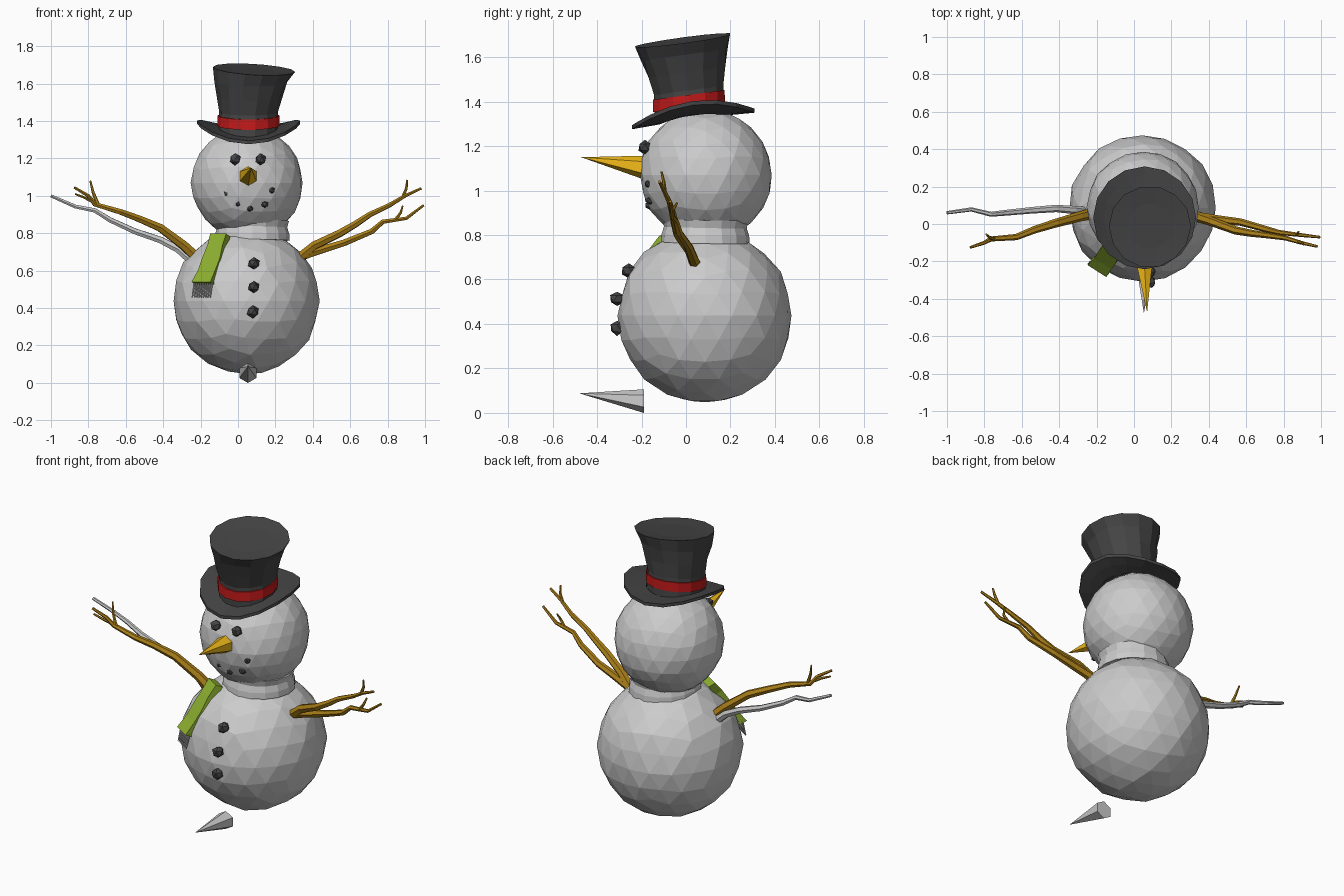
import bpy, bmesh, math, random
from mathutils import Vector

if "Cube" in bpy.data.objects:
    bpy.data.objects.remove(bpy.data.objects["Cube"])

random.seed(4)


def mat(name, *rgb):
    m = bpy.data.materials.new(name)
    m.diffuse_color = (*rgb, 1)
    m.use_nodes = True
    m.node_tree.nodes["Principled BSDF"].inputs["Base Color"].default_value = m.diffuse_color
    return m


COAL = mat("charcoal", 0.06, 0.06, 0.06)
WOOD = mat("wood", 0.42, 0.22, 0.01)
ORANGE = mat("orange", 0.9, 0.5, 0.01)
RED = mat("red", 0.55, 0.01, 0.01)
GREEN = mat("green", 0.27, 0.44, 0.03)


def finish(name, bm, material=None):
    bmesh.ops.recalc_face_normals(bm, faces=bm.faces)
    me = bpy.data.meshes.new(name)
    bm.to_mesh(me)
    bm.free()
    if material:
        me.materials.append(material)
    ob = bpy.data.objects.new(name, me)
    bpy.context.collection.objects.link(ob)
    return ob


def ball(name, centre, radius, subdiv, jitter, material=None):
    """Faceted, slightly uneven ball."""
    bm = bmesh.new()
    bmesh.ops.create_icosphere(bm, subdivisions=subdiv, radius=radius)
    for v in bm.verts:
        v.co = v.co * (1 + random.uniform(-jitter, jitter)) + Vector(centre)
    return finish(name, bm, material)


def loft(name, rings, material=None, caps=True, loop=False):
    """Skin a list of rings of points; loop joins last ring to first."""
    bm = bmesh.new()
    vr = [[bm.verts.new(p) for p in ring] for ring in rings]
    pairs = list(zip(vr, vr[1:])) + ([(vr[-1], vr[0])] if loop else [])
    n = len(vr[0])
    for a, b in pairs:
        for i in range(n):
            j = (i + 1) % n
            bm.faces.new((a[i], a[j], b[j], b[i]))
    if caps and not loop:
        for ring in (vr[0], vr[-1]):
            bmesh.ops.poke(bm, faces=[bm.faces.new(ring)])
    return finish(name, bm, material)


def circle(cx, cy, z, r, n=14, tilt_y=0.135, tilt_x=0.0, saddle=0.0, jitter=0.0):
    """Horizontal ring, optionally tilted, with its sides curled upwards."""
    pts = []
    for i in range(n):
        a = 2 * math.pi * i / n
        rr = r + random.uniform(-jitter, jitter)
        dx, dy = rr * math.cos(a), rr * math.sin(a)
        pts.append((cx + dx, cy + dy, z + tilt_y * dy + tilt_x * dx + saddle * dx * dx))
    return pts


def stick(name, pts, r0, r1, material=None):
    """Tapered six-sided twig through the points."""
    cu = bpy.data.curves.new(name, 'CURVE')
    cu.dimensions = '3D'
    cu.bevel_depth = 1
    cu.bevel_resolution = 1
    cu.use_fill_caps = True
    sp = cu.splines.new('POLY')
    sp.use_smooth = False
    sp.points.add(len(pts) - 1)
    for i, p in enumerate(pts):
        sp.points[i].co = (*p, 1)
        sp.points[i].radius = r0 + (r1 - r0) * i / (len(pts) - 1)
    if material:
        cu.materials.append(material)
    ob = bpy.data.objects.new(name, cu)
    bpy.context.collection.objects.link(ob)
    bpy.ops.object.select_all(action='DESELECT')
    ob.select_set(True)
    bpy.context.view_layer.objects.active = ob
    bpy.ops.object.convert(target='MESH')


def cone(name, base, tip, r, material=None):
    """Six-sided spike pointing forward."""
    ring = [(base[0] + r * math.sin(i * math.pi / 3), base[1],
             base[2] + r * math.cos(i * math.pi / 3)) for i in range(6)]
    bm = bmesh.new()
    vs = [bm.verts.new(p) for p in ring]
    t = bm.verts.new(tip)
    bm.faces.new(vs)
    for i in range(6):
        bm.faces.new((vs[i], vs[(i + 1) % 6], t))
    finish(name, bm, material)


# Snowballs and neck wrap
ball("body", (0.045, 0.085, 0.437), 0.392, 3, 0.014)
ball("head", (0.048, 0.09, 1.07), 0.298, 3, 0.012)
loft("neck_wrap", [circle(0.077, 0.087, z, r, 16, -0.02, -0.02)
                   for z, r in ((0.765, 0.20), (0.80, 0.197), (0.835, 0.186), (0.87, 0.196))])

# Hat: curled brim, flared crown, band
brim = [(0.15, 1.318), (0.22, 1.315), (0.275, 1.313), (0.275, 1.331), (0.22, 1.335), (0.15, 1.34)]
loft("hat_brim", [circle(0.057, 0.033, z, r, 16, saddle=0.95) for r, z in brim], COAL, loop=True)
loft("hat_crown", [
    circle(0.055, 0.015, 1.335, 0.16),
    circle(0.057, 0.012, 1.45, 0.158, jitter=0.002),
    circle(0.065, 0.0, 1.53, 0.176, jitter=0.006),
    circle(0.073, -0.008, 1.61, 0.193, jitter=0.007),
    circle(0.085, -0.013, 1.676, 0.219, tilt_x=-0.06, jitter=0.003),
    circle(0.085, -0.013, 1.668, 0.12, tilt_x=-0.06)], COAL)
loft("hat_band", [circle(0.056, 0.013, z, r) for z, r in
                  ((1.375, 0.155), (1.375, 0.166), (1.43, 0.165), (1.43, 0.155))], RED, loop=True)

# Face and buttons
cone("carrot_nose", (0.053, -0.17, 1.10), (0.07, -0.472, 1.15), 0.057, ORANGE)
cone("spare_nose", (0.053, -0.19, 0.053), (0.053, -0.48, 0.088), 0.053)
lumps = {
    "eye": (0.031, [(-0.016, -0.185, 1.195), (0.12, -0.185, 1.195)]),
    "mouth_coal": (0.02, [(-0.06, -0.165, 1.013), (0.0, -0.165, 0.96), (0.064, -0.165, 0.933),
                          (0.144, -0.162, 0.955), (0.18, -0.166, 1.03)]),
    "button": (0.034, [(0.085, -0.257, 0.64), (0.085, -0.31, 0.513), (0.08, -0.31, 0.382)]),
}
for name, (r, places) in lumps.items():
    for p in places:
        ball(name, p, r, 1, 0.1, COAL)

# Left arm with twigs, and the plain stick beside it
stick("left_arm", [(-0.20, 0.06, 0.65), (-0.29, 0.04, 0.735), (-0.417, 0.005, 0.83), (-0.53, -0.03, 0.878),
                   (-0.63, -0.07, 0.915), (-0.765, -0.08, 0.955), (-0.80, -0.10, 1.0), (-0.875, -0.125, 1.045)],
      0.03, 0.007, WOOD)
stick("left_twig", [(-0.75, -0.08, 0.955), (-0.775, -0.07, 1.02), (-0.79, -0.055, 1.08)], 0.011, 0.005, WOOD)
stick("left_twig", [(-0.77, -0.085, 0.965), (-0.82, -0.11, 0.99), (-0.87, -0.12, 1.01)], 0.009, 0.005, WOOD)
stick("plain_stick", [(-0.24, 0.065, 0.645), (-0.32, 0.075, 0.715), (-0.417, 0.083, 0.765), (-0.55, 0.073, 0.81),
                      (-0.685, 0.06, 0.872), (-0.765, 0.052, 0.922), (-0.87, 0.078, 0.943), (-1.0, 0.06, 1.0)],
      0.024, 0.009)

# Right arm: two branches, each with a twig
stick("right_arm_upper", [(0.32, 0.045, 0.66), (0.41, 0.015, 0.735), (0.545, -0.035, 0.80), (0.63, -0.05, 0.85),
                          (0.705, -0.06, 0.90), (0.81, -0.075, 0.95), (0.893, -0.10, 1.0), (0.98, -0.12, 1.04)],
      0.028, 0.007, WOOD)
stick("right_twig", [(0.88, -0.095, 0.99), (0.90, -0.10, 1.04), (0.905, -0.11, 1.085)], 0.01, 0.005, WOOD)
stick("right_arm_lower", [(0.33, 0.04, 0.675), (0.44, 0.025, 0.71), (0.57, 0.01, 0.75), (0.715, -0.03, 0.81),
                          (0.775, -0.045, 0.862), (0.90, -0.06, 0.88), (0.993, -0.07, 0.95)],
      0.026, 0.007, WOOD)
stick("right_twig", [(0.84, -0.055, 0.87), (0.87, -0.06, 0.91), (0.88, -0.04, 0.945)], 0.01, 0.005, WOOD)

# Scarf tail: thick crumpled strip with a fringe of thin strands
out = Vector((-0.011, -0.017, 0.009))
side = Vector((0.05, -0.032, 0))
path = [(-0.095, -0.075, 0.79), (-0.11, -0.118, 0.73), (-0.135, -0.165, 0.66),
        (-0.158, -0.20, 0.60), (-0.185, -0.232, 0.53)]
rings = []
for i, p in enumerate(path):
    c, w = Vector(p) + out * random.uniform(-0.3, 0.3), side * (0.85, 0.8, 0.95, 0.92, 1.0)[i]
    rings.append([c - w - out, c + w - out, c + w + out, c - w + out])
loft("scarf_tail", rings, GREEN)
for i in range(9):
    top = Vector(path[-1]) + side * (-0.95 + 1.9 * i / 8) + Vector((0, 0, 0.01))
    stick("scarf_fringe", [top, top + Vector((-0.012, -0.012, -0.083))], 0.005, 0.004)
